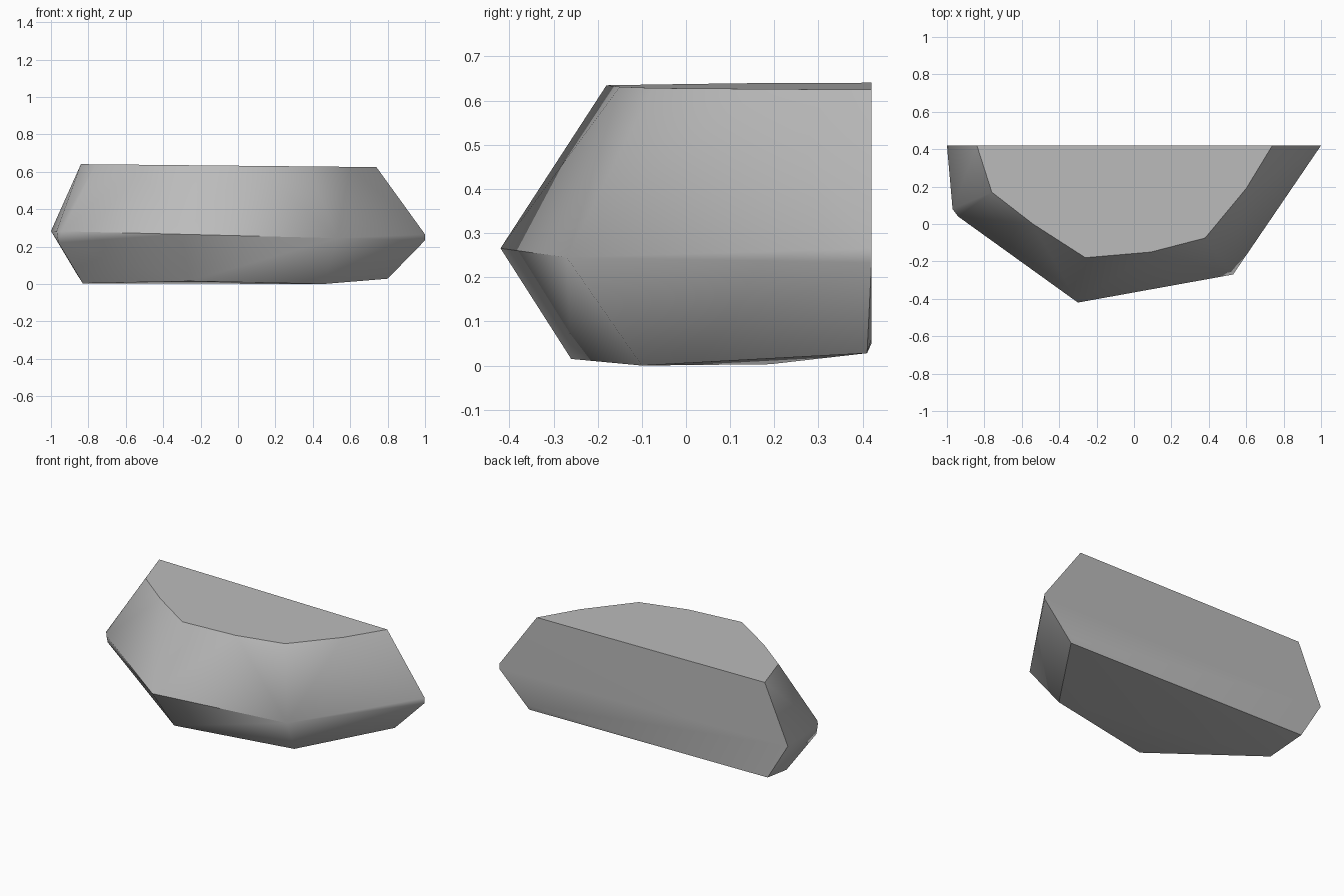
import bpy
import bmesh
from math import radians

default_cube = bpy.data.objects.get("Cube")
if default_cube:
    bpy.data.objects.remove(default_cube, do_unlink=True)


def make_material(name, colour):
    material = bpy.data.materials.new(name)
    material.use_nodes = True
    material.diffuse_color = colour
    material.node_tree.nodes["Principled BSDF"].inputs["Base Color"].default_value = colour
    return material


def tilted_ring(outline, height, slope):
    """Place a plan outline on a plane that tilts gently along x."""
    return [(x, y, height + slope * x) for x, y in outline]


# Flat crown of the boulder
crown = tilted_ring(
    [(-0.84, 0.42), (-0.76, 0.17), (-0.54, 0.0), (-0.26, -0.18),
     (0.09, -0.15), (0.38, -0.075), (0.6, 0.19), (0.74, 0.42)],
    0.632, -0.01)

# Widest ridge around the middle
ridge = tilted_ring(
    [(-1, 0.42), (-0.97, 0.08), (-0.94, 0.04), (-0.3, -0.42),
     (0.53, -0.27), (1, 0.42)],
    0.258, -0.025)

# Small bevels at the two ends of the ridge
end_bevels = [(-0.96, 0.08, 0.22), (1, 0.42, 0.265)]

# Underside, lifted a little toward the back
underside = [(-0.86, 0.42, 0.05), (-0.83, 0.19, 0.003), (-0.26, -0.26, 0.015),
             (0.46, -0.1, 0), (0.8, 0.41, 0.028), (0.8, 0.42, 0.06)]

# Wrap the rings in one faceted skin
bm = bmesh.new()
for point in crown + ridge + end_bevels + underside:
    bm.verts.new(point)
hull = bmesh.ops.convex_hull(bm, input=bm.verts)
unused = {v for v in hull["geom_interior"] + hull["geom_unused"]
          if isinstance(v, bmesh.types.BMVert)}
bmesh.ops.delete(bm, geom=list(unused), context="VERTS")

# Merge triangles that lie on the same facet
bmesh.ops.dissolve_limit(bm, angle_limit=radians(2), verts=bm.verts, edges=bm.edges)
bmesh.ops.recalc_face_normals(bm, faces=bm.faces)

mesh = bpy.data.meshes.new("boulder")
bm.to_mesh(mesh)
bm.free()
mesh.materials.append(make_material("stone grey", (0.5, 0.5, 0.5, 1)))

boulder = bpy.data.objects.new("boulder", mesh)
bpy.context.collection.objects.link(boulder)

# Soft shading across shallow facets, crisp main ridges
bpy.ops.object.select_all(action="DESELECT")
boulder.select_set(True)
bpy.context.view_layer.objects.active = boulder
bpy.ops.object.shade_smooth_by_angle(angle=radians(40))
